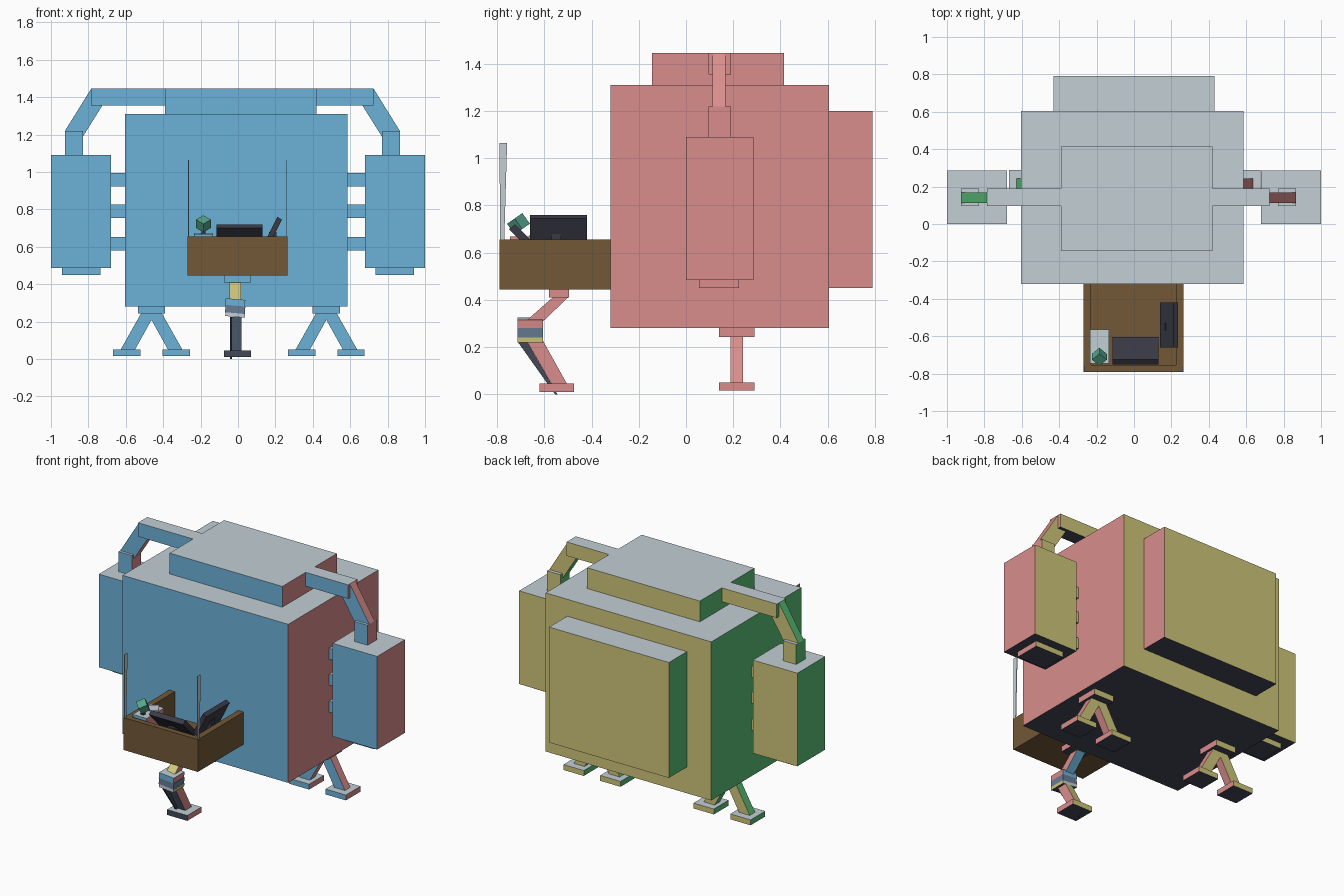
import bpy, bmesh, math
from mathutils import Matrix, Vector

cube = bpy.data.objects.get("Cube")
if cube:
    bpy.data.objects.remove(cube, do_unlink=True)


def material(name, rgb):
    lin = [(c / 255 / 12.92) if c < 11 else ((c / 255 + 0.055) / 1.055) ** 2.4 for c in rgb]
    m = bpy.data.materials.new(name)
    m.use_nodes = True
    m.diffuse_color = (*lin, 1)
    m.node_tree.nodes["Principled BSDF"].inputs["Base Color"].default_value = (*lin, 1)
    return m


RED = material("coral red", (216, 141, 139))
GREEN = material("leaf green", (90, 190, 120))
OLIVE = material("pale olive", (208, 199, 124))
BLUE = material("sky blue", (108, 178, 217))
GREY = material("light grey", (195, 208, 213))
DARK = material("dark slate", (66, 72, 86))
BROWN = material("wood brown", (114, 88, 56))
BLACK = material("screen black", (58, 58, 70))
STEEL = material("steel blue", (105, 125, 150))
TEAL = material("teal", (85, 165, 140))

# Colours for faces pointing +x, -x, +y, -y, +z, -z
HULL = (RED, GREEN, OLIVE, BLUE, GREY, DARK)


def finish(name, bm, colours):
    """Turn a bmesh into an object, colouring each face by its main direction."""
    bmesh.ops.recalc_face_normals(bm, faces=bm.faces)
    mesh = bpy.data.meshes.new(name)
    if not isinstance(colours, tuple):
        colours = (colours,) * 6
    mats = list(dict.fromkeys(colours))
    for m in mats:
        mesh.materials.append(m)
    bm.normal_update()
    for f in bm.faces:
        axis = max(range(3), key=lambda i: abs(f.normal[i]))
        f.material_index = mats.index(colours[axis * 2 + (f.normal[axis] < 0)])
    bm.to_mesh(mesh)
    bm.free()
    ob = bpy.data.objects.new(name, mesh)
    bpy.context.scene.collection.objects.link(ob)
    return ob


def add_box(bm, x, y, z, rot=None):
    size = Vector((x[1] - x[0], y[1] - y[0], z[1] - z[0]))
    mid = Vector((x[0] + x[1], y[0] + y[1], z[0] + z[1])) / 2
    mat = Matrix.Translation(mid) @ (rot or Matrix()) @ Matrix.Diagonal((*size, 1))
    bmesh.ops.create_cube(bm, size=1, matrix=mat)


def box(name, x, y, z, colours=HULL, rot=None):
    bm = bmesh.new()
    add_box(bm, x, y, z, rot)
    return finish(name, bm, colours)


def slab(name, outline, axis, lo, hi, colours=HULL):
    """Extrude an outline along x (points are y,z) or along y (points are x,z)."""
    bm = bmesh.new()
    place = (lambda p, d: (d, p[0], p[1])) if axis == "x" else (lambda p, d: (p[0], d, p[1]))
    face = bm.faces.new([bm.verts.new(place(p, lo)) for p in outline])
    ext = bmesh.ops.extrude_face_region(bm, geom=[face])
    shift = place((0, 0), hi - lo)
    bmesh.ops.translate(bm, vec=shift, verts=[v for v in ext["geom"] if isinstance(v, bmesh.types.BMVert)])
    return finish(name, bm, colours)


# Main hull
box("hull", (-.605, .585), (-.32, .605), (.28, 1.31))
box("roof_block", (-.39, .42), (-.145, .415), (1.31, 1.445))
box("rear_pack", (-.43, .43), (.605, .79), (.45, 1.20))

for side, s in (("left", 1), ("right", -1)):
    def span(a, b):
        return tuple(sorted((s * a, s * b)))

    # Side pods and the rungs that join them to the hull
    box(side + "_pod", span(.68, 1.0), (0, .285), (.485, 1.09))
    box(side + "_pod_base", span(.735, .94), (.055, .225), (.45, .485))
    for i, z in enumerate((.615, .79, .958)):
        box(f"{side}_rung_{i + 1}", span(.58, .68), (.10, .19), (z - .036, z + .036))

    # Bent arm from the roof down to the pod
    d = 0 if s > 0 else .06
    box(side + "_arm_beam", span(.38, .725 + d), (.095, .19), (1.355, 1.445))
    slab(side + "_arm_slope",
         [(s * (x + d), z) for x, z in ((.665, 1.355), (.725, 1.445), (.865, 1.22), (.775, 1.18))],
         "y", .112, .168)
    box(side + "_arm_post", span(.77 + d, .865 + d), (.095, .19), (1.09, 1.22))

    # Splayed leg pair with ankle plates
    c = .4725 if s > 0 else -.4575
    c -= 0 if s > 0 else .005
    box(side + "_hip_plate", (c - .073, c + .073), (.14, .29), (.242, .28))
    for part, t in (("outer", s), ("inner", -s)):
        slab(f"{side}_{part}_leg",
             [(c + t * x, z) for x, z in ((-.02, .245), (.055, .245), (.165, .05), (.088, .05))],
             "y", .188, .242)
        m = c + t * .132
        box(f"{side}_{part}_foot", (m - .073, m + .073), (.14, .29), (.015, .05))

# Open tray desk at the front
bm = bmesh.new()
add_box(bm, (-.27, .265), (-.79, -.32), (.445, .49))
add_box(bm, (-.27, -.23), (-.79, -.32), (.49, .655))
add_box(bm, (.225, .265), (-.79, -.32), (.49, .655))
add_box(bm, (-.23, .225), (-.79, -.755), (.49, .655))
finish("desk_tray", bm, BROWN)

# Thin blades on the front corners of the desk
for side, x in (("left", .259), ("right", -.267)):
    slab(side + "_blade", [(-.788, .655), (-.770, .655), (-.758, 1.065), (-.79, 1.065)],
         "x", x, x + .004, (GREY, RED, GREY, BLUE, GREY, DARK))

# Tilted screens with stands
slab("front_screen", [(-.75, .70), (-.725, .72), (-.605, .60), (-.63, .58)], "x", -.115, .13, BLACK)
box("front_screen_stand", (-.02, .03), (-.70, -.66), (.49, .63), BLACK)
slab("side_screen", [(.14, .62), (.165, .605), (.235, .745), (.21, .76)], "y", -.66, -.42, BLACK)
box("side_screen_stand", (.165, .205), (-.57, -.53), (.49, .68), BLACK)

# Plant on a small stand
box("plant_stand", (-.235, -.135), (-.745, -.565), (.49, .668))
turn = Matrix.Rotation(math.radians(30), 4, "Z")
box("stand_note", (-.222, -.148), (-.65, -.575), (.668, .674), GREY, turn)
box("plant_stem", (-.195, -.175), (-.72, -.70), (.66, .71), BLACK)
tilt = Matrix.Rotation(math.radians(35), 4, "X") @ Matrix.Rotation(math.radians(45), 4, "Z")
box("plant_head", (-.213, -.157), (-.738, -.682), (.695, .75), (TEAL, TEAL, GREEN, TEAL, TEAL, DARK), tilt)

# Single front leg: mount, thigh, banded knee, shin and foot
box("front_leg_mount", (-.075, .07), (-.58, -.495), (.41, .445))
slab("front_thigh", [(-.625, .41), (-.56, .41), (-.615, .32), (-.69, .32)], "x", -.045, .015,
     (RED, GREEN, BLUE, OLIVE, OLIVE, DARK))
bpy.data.objects["front_thigh"].data.vertices.foreach_set(
    "co", [c for x in (-.045, .015) for p in ((-.62, .41), (-.555, .41), (-.615, .30), (-.69, .30))
           for c in ((x, p[0] + (.055 if p[1] > .4 else 0), p[1]))])
lean = Matrix.Rotation(math.radians(5), 4, "Y")
bands = (("top", .285, .32, (RED, GREEN, BLUE, BLUE, GREY, DARK)),
         ("middle", .245, .285, STEEL),
         ("bottom", .225, .245, (OLIVE, GREEN, GREY, GREY, GREY, DARK)))
for part, lo, hi, colours in bands:
    box(f"knee_band_{part}", (-.068, .038), (-.715, -.605), (lo, hi), colours, lean)
slab("front_shin", [(-.675, .225), (-.605, .225), (-.505, .045), (-.57, .045)], "x", -.035, .02,
     (RED, GREEN, OLIVE, STEEL, GREY, STEEL))
slab("shin_guard", [(-.715, .225), (-.675, .225), (-.545, .0), (-.555, .0)], "x", -.043, -.033,
     (DARK, GREEN, DARK, DARK, DARK, DARK))
box("front_foot", (-.075, .07), (-.62, -.475), (.01, .045), (RED, GREEN, OLIVE, DARK, GREY, DARK))
